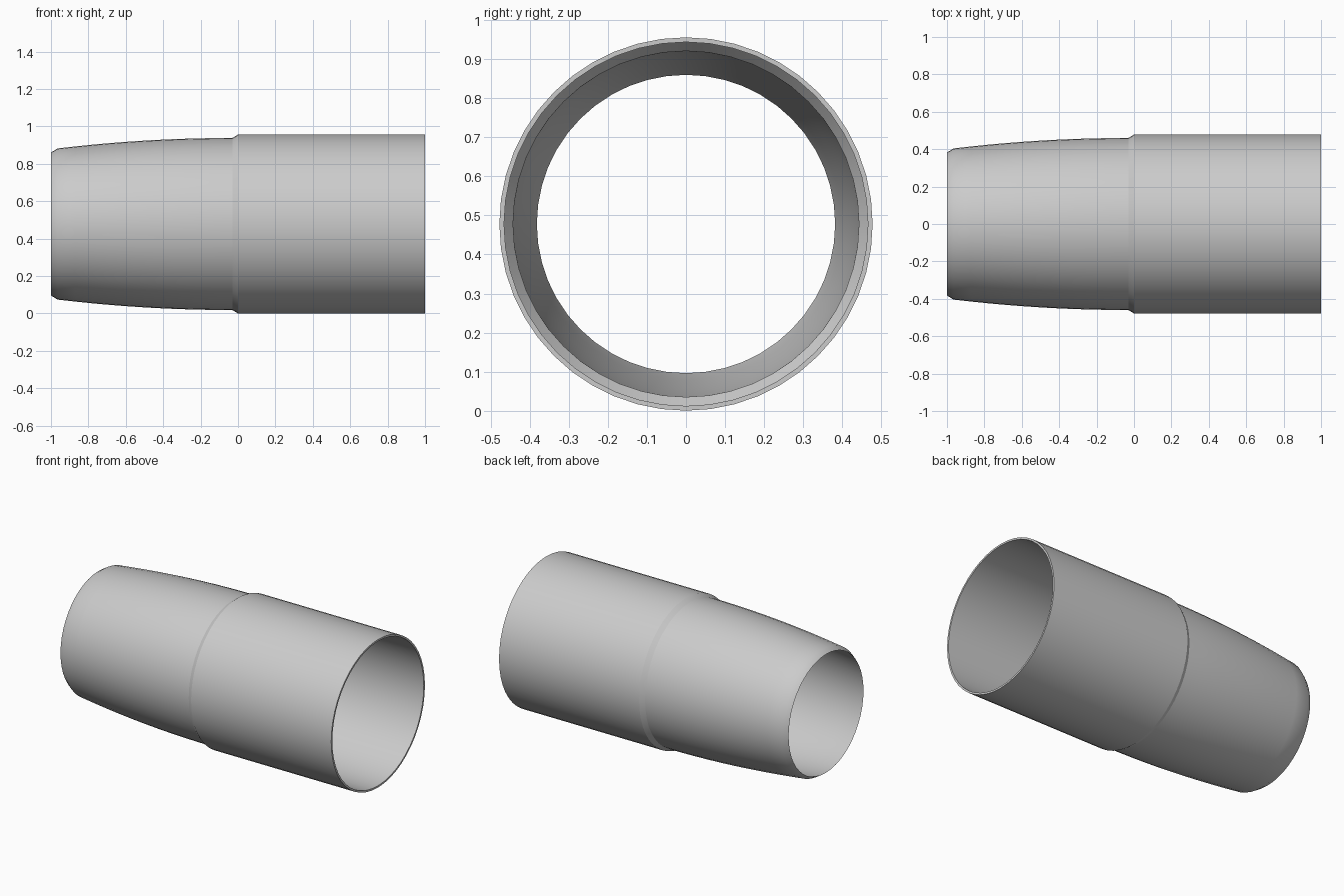
import bpy, bmesh, math
from mathutils import Vector, Matrix

cube = bpy.data.objects.get("Cube")
if cube:
    bpy.data.objects.remove(cube, do_unlink=True)

RADIUS = 0.478
SIDES = 48
TAPER_STEPS = 10


def taper(r_start, r_end):
    """Gently bowed taper from the shoulder to the narrow end."""
    pts = []
    for i in range(TAPER_STEPS + 1):
        t = i / TAPER_STEPS
        pts.append((-0.03 - 0.935 * t, r_start - (r_start - r_end) * t * t))
    return pts


# Closed wall section as (x, radius): outside, narrow lip, then inside
outside = [(1, RADIUS), (0, RADIUS)] + taper(0.46, 0.404)
inside = [(-1, 0.382)] + taper(0.443, 0.388)[::-1] + [(0, 0.466), (1, 0.466)]
profile = outside + inside

# Revolve the section around the x axis
bm = bmesh.new()
rings = []
for x, r in profile:
    ring = []
    for k in range(SIDES):
        a = math.tau * k / SIDES
        ring.append(bm.verts.new((x, r * math.sin(a), RADIUS + r * math.cos(a))))
    rings.append(ring)
for i, ring in enumerate(rings):
    following = rings[(i + 1) % len(rings)]
    for k in range(SIDES):
        n = (k + 1) % SIDES
        bm.faces.new((ring[k], ring[n], following[n], following[k]))
bmesh.ops.recalc_face_normals(bm, faces=bm.faces)

mesh = bpy.data.meshes.new("sleeve")
bm.to_mesh(mesh)
bm.free()
sleeve = bpy.data.objects.new("sleeve", mesh)
bpy.context.collection.objects.link(sleeve)

# Plain grey
grey = bpy.data.materials.new("light grey")
grey.use_nodes = True
colour = (0.6, 0.6, 0.6, 1)
grey.diffuse_color = colour
grey.node_tree.nodes["Principled BSDF"].inputs["Base Color"].default_value = colour
mesh.materials.append(grey)

# Smooth walls with crisp rims and shoulder
bpy.ops.object.select_all(action="DESELECT")
sleeve.select_set(True)
bpy.context.view_layer.objects.active = sleeve
bpy.ops.object.shade_smooth_by_angle(angle=math.radians(30))
